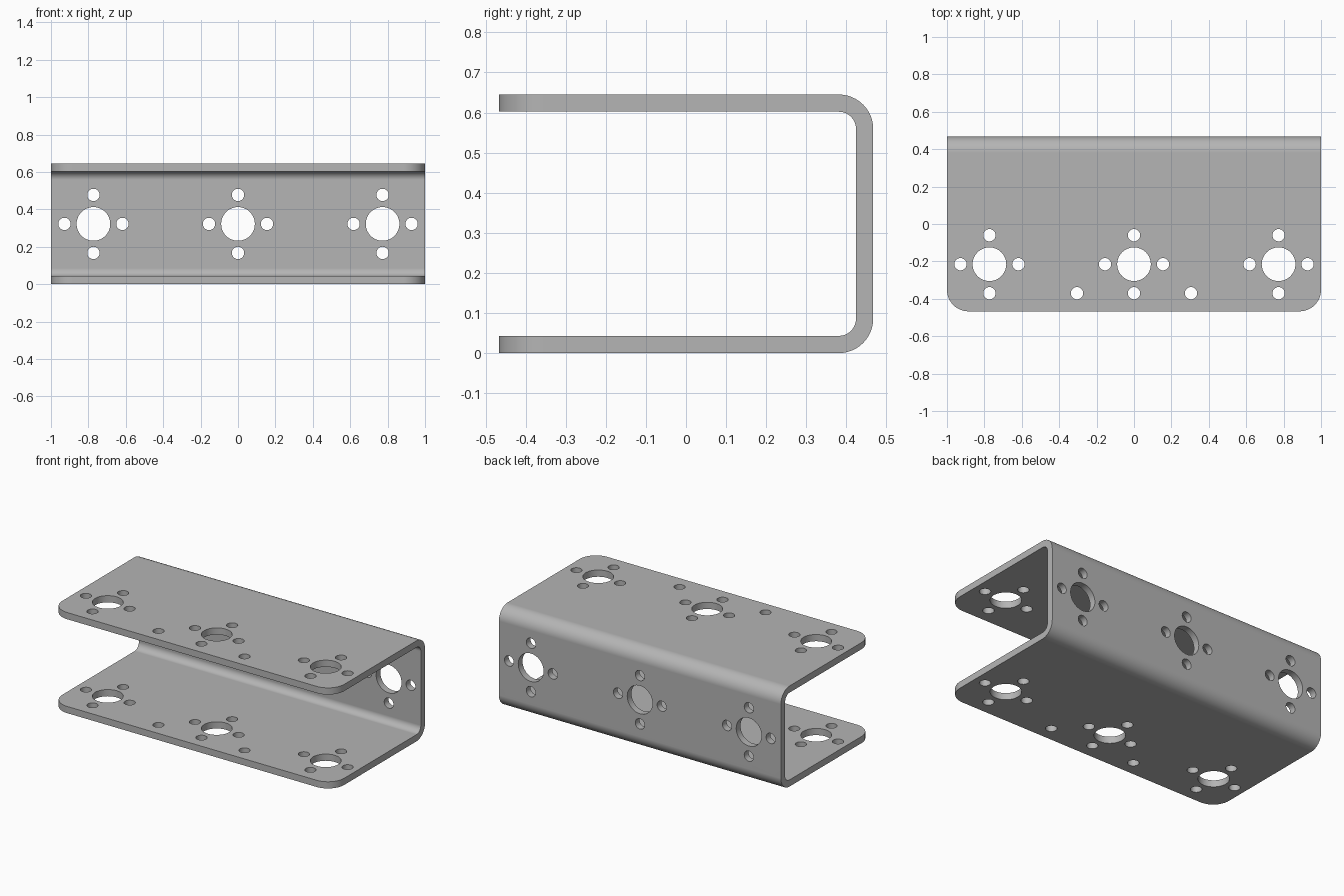
import bpy, bmesh, math
from mathutils import Matrix, Vector

if "Cube" in bpy.data.objects:
    bpy.data.objects.remove(bpy.data.objects["Cube"])

LENGTH, DEPTH, HEIGHT, WALL = 2.0, 0.934, 0.645, 0.043
OUTER, INNER, CORNER = 0.086, 0.043, 0.115
BIG, SMALL, PITCH, SPACING = 0.09, 0.033, 0.155, 0.773
HOLE_Y = -0.215
front, back = -DEPTH / 2, DEPTH / 2

metal = bpy.data.materials.new("grey_metal")
metal.use_nodes = True
grey = (0.46, 0.46, 0.46, 1)
metal.diffuse_color = grey
metal.node_tree.nodes["Principled BSDF"].inputs["Base Color"].default_value = grey


def make_object(name, bm):
    bmesh.ops.recalc_face_normals(bm, faces=bm.faces)
    mesh = bpy.data.meshes.new(name)
    bm.to_mesh(mesh)
    bm.free()
    mesh.materials.append(metal)
    obj = bpy.data.objects.new(name, mesh)
    bpy.context.collection.objects.link(obj)
    return obj


def arc(cy, cz, radius, start, end, steps=12):
    angles = [math.radians(start + (end - start) * i / steps) for i in range(steps + 1)]
    return [(cy + radius * math.cos(a), cz + radius * math.sin(a)) for a in angles]


# Bent channel: U profile swept along the length
cy, low, high = back - OUTER, OUTER, HEIGHT - OUTER
profile = [(front, 0)] + arc(cy, low, OUTER, -90, 0) + arc(cy, high, OUTER, 0, 90)
profile += [(front, HEIGHT), (front, HEIGHT - WALL)]
profile += arc(cy, high, INNER, 90, 0) + arc(cy, low, INNER, 0, -90) + [(front, WALL)]
bm = bmesh.new()
face = bm.faces.new([bm.verts.new((-LENGTH / 2, y, z)) for y, z in profile])
swept = bmesh.ops.extrude_face_region(bm, geom=[face])["geom"]
bmesh.ops.translate(bm, vec=(LENGTH, 0, 0),
                    verts=[v for v in swept if isinstance(v, bmesh.types.BMVert)])

# Rounded free corners of both flanges
corners = [e for e in bm.edges
           if all(abs(v.co.y - front) < 1e-4 for v in e.verts)
           and abs(e.verts[0].co.x - e.verts[1].co.x) < 1e-4]
bmesh.ops.bevel(bm, geom=corners, offset=CORNER, segments=12, profile=0.5, affect='EDGES')
bracket = make_object("u_bracket", bm)


def drill(bm, centre, radius, depth, turn):
    bmesh.ops.create_cone(bm, cap_ends=True, segments=48 if radius > PITCH / 3 else 32,
                          radius1=radius, radius2=radius, depth=depth,
                          matrix=Matrix.Translation(centre) @ turn)


def drill_pattern(bm, centre, depth, turn):
    drill(bm, centre, BIG, depth, turn)
    for dx, dy in ((1, 0), (-1, 0), (0, 1), (0, -1)):
        drill(bm, centre + turn @ Vector((dx, dy, 0)) * PITCH, SMALL, depth, turn)


# Hole patterns through the flanges and the back web
upright, sideways = Matrix.Identity(4), Matrix.Rotation(math.pi / 2, 4, 'X')
flange_bm, web_bm = bmesh.new(), bmesh.new()
for x in (-SPACING, 0, SPACING):
    drill_pattern(flange_bm, Vector((x, HOLE_Y, HEIGHT / 2)), 1, upright)
    drill_pattern(web_bm, Vector((x, back - WALL / 2, HEIGHT / 2)), WALL * 3, sideways)
for x in (-0.305, 0.305):
    drill(flange_bm, Vector((x, HOLE_Y - PITCH, HEIGHT / 2)), SMALL, 1, upright)

bpy.context.view_layer.objects.active = bracket
bracket.select_set(True)
for name, cutter_bm in (("flange_hole_cutter", flange_bm), ("web_hole_cutter", web_bm)):
    cutter = make_object(name, cutter_bm)
    cutter.hide_render = True
    cut = bracket.modifiers.new(name, 'BOOLEAN')
    cut.operation, cut.solver, cut.object = 'DIFFERENCE', 'EXACT', cutter
    bpy.ops.object.modifier_apply(modifier=cut.name)
    bpy.data.objects.remove(cutter)

# Smooth bends and holes, flat plates
bpy.ops.object.shade_smooth_by_angle(angle=math.radians(30))
weighted = bracket.modifiers.new("flat_plates", 'WEIGHTED_NORMAL')
weighted.keep_sharp = True
